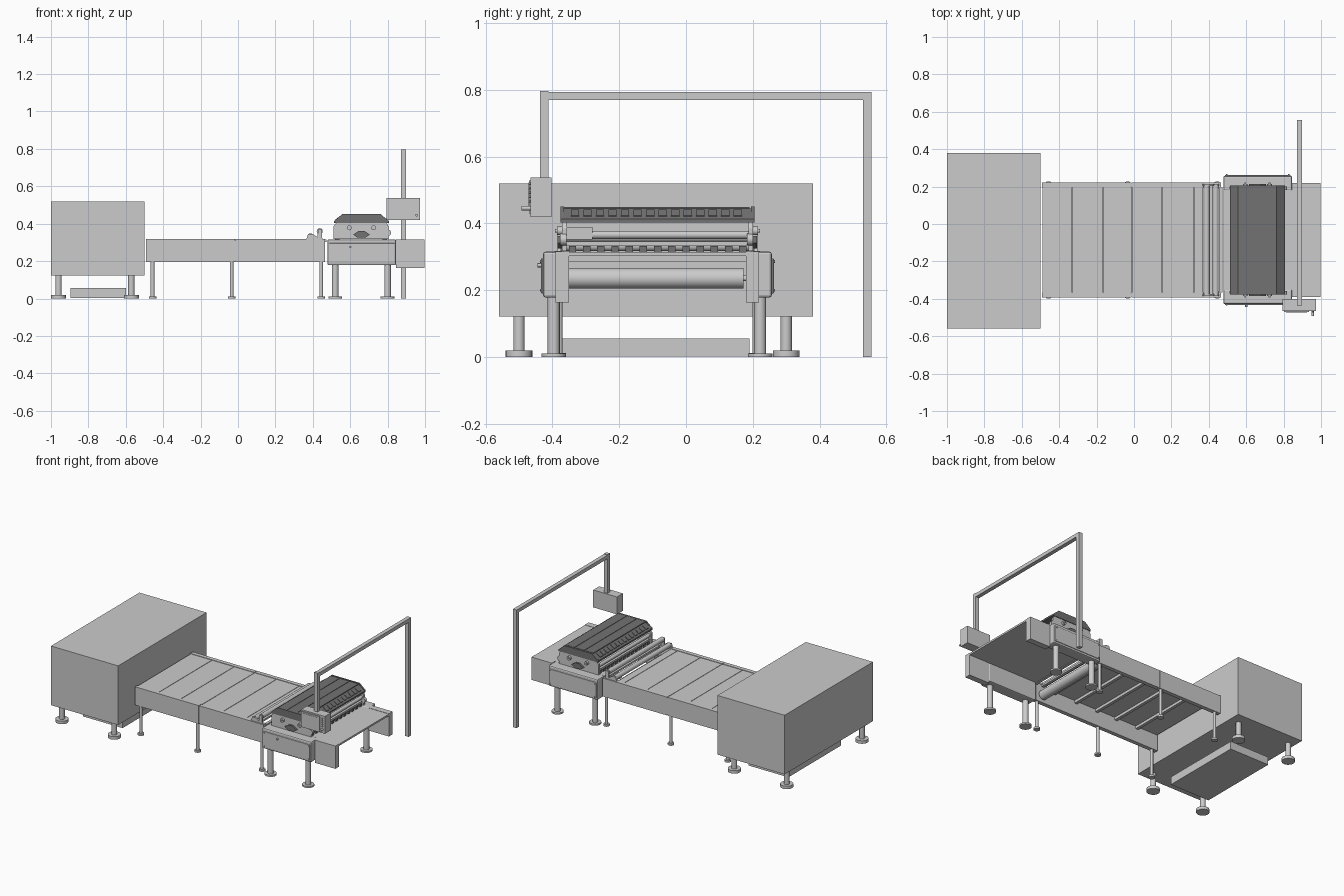
import bpy, bmesh, math
from mathutils import Vector

if "Cube" in bpy.data.objects:
    bpy.data.objects.remove(bpy.data.objects["Cube"])

YC = -0.0855          # centre line of the conveyor run
dark = bpy.data.materials.new("dark_grey")
dark.diffuse_color = (0.17, 0.17, 0.17, 1)
dark.use_nodes = True
dark.node_tree.nodes["Principled BSDF"].inputs["Base Color"].default_value = dark.diffuse_color


def finish(name, bm, mat=None, smooth=False, bevel=0):
    bmesh.ops.recalc_face_normals(bm, faces=bm.faces)
    me = bpy.data.meshes.new(name)
    bm.to_mesh(me)
    bm.free()
    ob = bpy.data.objects.new(name, me)
    bpy.context.collection.objects.link(ob)
    if mat:
        me.materials.append(mat)
    if bevel:
        mod = ob.modifiers.new("bevel", 'BEVEL')
        mod.width = bevel
        mod.segments = 2
    if smooth:
        bpy.context.view_layer.objects.active = ob
        bpy.ops.object.select_all(action='DESELECT')
        ob.select_set(True)
        bpy.ops.object.shade_smooth_by_angle()
    return ob


def box(name, x0, x1, y0, y1, z0, z1, mat=None, bevel=0):
    bm = bmesh.new()
    bmesh.ops.create_cube(bm, size=1)
    for v in bm.verts:
        v.co = ((x0 + x1) / 2 + v.co.x * (x1 - x0), (y0 + y1) / 2 + v.co.y * (y1 - y0),
                (z0 + z1) / 2 + v.co.z * (z1 - z0))
    return finish(name, bm, mat, bevel=bevel)


def rod(name, p, q, r, mat=None, seg=24):
    p, q = Vector(p), Vector(q)
    bm = bmesh.new()
    bmesh.ops.create_cone(bm, cap_ends=True, segments=seg, radius1=r, radius2=r, depth=(q - p).length)
    rot = (q - p).to_track_quat('Z', 'Y')
    for v in bm.verts:
        v.co = rot @ v.co + (p + q) / 2
    return finish(name, bm, mat, smooth=True)


def prism(name, pts, y0, y1, mat=None):
    """Extrude an x,z outline along y."""
    bm = bmesh.new()
    face = bm.faces.new([bm.verts.new((x, y0, z)) for x, z in pts])
    ext = bmesh.ops.extrude_face_region(bm, geom=[face])
    for g in ext['geom']:
        if isinstance(g, bmesh.types.BMVert):
            g.co.y = y1
    return finish(name, bm, mat)


def leg(name, x, y, top, r, foot_r, foot_h):
    rod(name, (x, y, 0), (x, y, top), r)
    rod(name + "_foot", (x, y, 0), (x, y, foot_h), foot_r)


def sides(y0, y1):
    """Front span and its mirror image at the back."""
    return (("front", y0, y1), ("back", 2 * YC - y1, 2 * YC - y0))


# Large end cabinet, its legs and the low tray under it
box("cabinet", -1, -0.5, -0.56, 0.38, 0.122, 0.52)
for x in (-0.96, -0.57):
    for y in (-0.50, 0.30):
        leg("cabinet_leg", x, y, 0.125, 0.017, 0.04, 0.02)
box("floor_tray", -0.895, -0.6, -0.37, 0.19, 0.002, 0.055)

# Conveyor side rails with thin legs
for side, y0, y1 in sides(-0.393, -0.366):
    for x0, x1 in ((-0.492, -0.017), (-0.013, 0.465)):
        box(side + "_rail", x0, x1, y0, y1, 0.195, 0.318)
    box(side + "_rail_joint", -0.04, 0.01, y0 + .003, y1 - .003, 0.2, 0.31)
    for x in (-0.457, -0.034, 0.445):
        leg(side + "_conveyor_leg", x, (y0 + y1) / 2, 0.2, 0.010, 0.02, 0.012)

# Conveyor deck panels, separated by thin seams
seams = (-0.49, -0.33, -0.165, -0.013, 0.15, 0.32, 0.37)
for a, b in zip(seams, seams[1:]):
    box("deck_panel", a + .0015, b - .0015, -0.367, 0.196, 0.303, 0.315)
for x in (-0.33, -0.165, -0.013, 0.15, 0.32):
    box("deck_crossbar", x - .01, x + .01, -0.367, 0.196, 0.285, 0.303)

# Rollers at the conveyor end
rod("drive_roller", (0.42, -0.352, 0.236), (0.42, 0.172, 0.236), 0.031, seg=32)
rod("drive_shaft", (0.42, -0.37, 0.236), (0.42, 0.20, 0.236), 0.008)
rod("low_guide_roller", (0.388, -0.375, 0.333), (0.388, 0.205, 0.333), 0.016)
rod("high_guide_roller", (0.437, -0.375, 0.36), (0.437, 0.205, 0.36), 0.016)
for x in (0.402, 0.455):
    box("deck_strip", x, x + .018, -0.367, 0.196, 0.303, 0.315)
for side, y0, y1 in sides(-0.385, -0.375):
    prism(side + "_roller_bracket", [(.365, .315), (.455, .315), (.455, .345), (.45, .375),
                                     (.425, .375), (.405, .343), (.365, .343)][:2] +
          [(.45, .325), (.45, .37), (.428, .37), (.425, .328), (.40, .345), (.375, .345)], y0, y1)

# Processing station: side housings, cover plates, fat legs
for side, y0, y1 in sides(-0.428, -0.350):
    box(side + "_housing", 0.478, 0.845, y0, y1, 0.178, 0.316, bevel=0.008)
    yo, d = (y0, -1) if side == "front" else (y1, 1)
    a, b = sorted((yo, yo + d * 0.006))
    box(side + "_cover_plate", 0.486, 0.838, a, b, 0.19, 0.296, bevel=0.003)
    for x in (0.497, 0.827):
        for z in (0.2, 0.286):
            rod("cover_screw", (x, yo, z), (x, yo + d * 0.009, z), 0.004, seg=10)
    for x in (0.52, 0.80):
        leg(side + "_station_leg", x, -0.396 if side == "front" else 0.222, 0.19, 0.018, 0.037, 0.011)
rod("housing_knob", (0.60, -0.43, 0.275), (0.60, -0.445, 0.275), 0.006)

# Infeed table
for side, y0, y1 in sides(-0.390, -0.350):
    box(side + "_infeed_rail", 0.845, 0.998, y0, y1, 0.163, 0.316)
box("infeed_table", 0.478, 0.998, -0.352, 0.181, 0.302, 0.314)

# Hood end plates with central hub and round fittings
plate = [(.51, .318), (.805, .318), (.805, .385), (.79, .412), (.53, .412), (.51, .385)]
hub = [(.615, .342), (.64, .325), (.68, .325), (.705, .342), (.675, .362), (.645, .362)]
for side, y0, y1 in sides(-0.372, -0.358):
    prism(side + "_end_plate", plate, y0, y1)
    yo, d = (y0, -1) if side == "front" else (y1, 1)
    prism(side + "_hub", hub, *sorted((yo, yo + d * 0.012)), dark)
    for x in (0.595, 0.725):
        rod(side + "_fitting", (x, yo, 0.378), (x, yo + d * 0.014, 0.378), 0.013)
        rod(side + "_fitting_pin", (x, yo, 0.378), (x, yo + d * 0.02, 0.378), 0.005)
    rod(side + "_lock_knob", (.80, y0 - .005, .352), (.80, y1, .352), 0.018)
box("drive_motor", 0.765, 0.80, -0.362, -0.28, 0.352, 0.39)
for x in (0.53, 0.785):
    box("cross_bar", x - .01, x + .01, -0.36, 0.189, 0.334, 0.346)
    rod("pinch_roller", (x, -0.36, 0.366), (x, 0.189, 0.366), 0.012)
    for i in range(13):
        y = -0.34 + i * 0.0425
        box("press_wheel", x - .012, x + .012, y - .011, y + .011, 0.315, 0.333, dark)

# Faceted dark hood with top lids and slotted slopes
hood = [(.512, .403), (.807, .403), (.807, .413), (.763, .445), (.557, .445), (.512, .413)]
prism("hood", hood, -0.372, 0.194, dark)
for a, b in ((.557, .622), (.625, .695), (.698, .763)):
    box("hood_lid", a, b, -0.368, 0.190, 0.444, 0.45, dark)
for side, y0, y1 in sides(-0.376, -0.366):
    prism(side + "_hood_rim", [(x, z + (.006 if z > .42 else 0)) for x, z in hood], y0, y1, dark)
for xa, xb in ((.522, .548), (.797, .771)):
    for i in range(14):
        y = -0.345 + i * 0.0375
        prism("hood_vent", [(xa, .418), (xb, .4365), (xb, .4425), (xa, .424)], y, y + 0.025, dark)

# Control box with recessed-look screen and knob
box("control_box", 0.795, 0.972, -0.465, -0.402, 0.42, 0.537)
box("screen_frame", 0.803, 0.935, -0.470, -0.465, 0.43, 0.528)
box("screen", 0.812, 0.926, -0.472, -0.469, 0.44, 0.519)
for i in range(5):
    rod("button", (.955, -.465, .467 + i * .013), (.955, -.472, .467 + i * .013), 0.004, seg=10)
rod("control_knob", (0.955, -0.465, 0.446), (0.955, -0.492, 0.446), 0.007)

# Gantry frame carrying the control box
box("gantry_front_post", 0.872, 0.899, -0.437, -0.411, 0.53, 0.797)
box("gantry_beam", 0.872, 0.899, -0.411, 0.530, 0.770, 0.794)
box("gantry_back_post", 0.872, 0.899, 0.530, 0.556, 0, 0.794)
